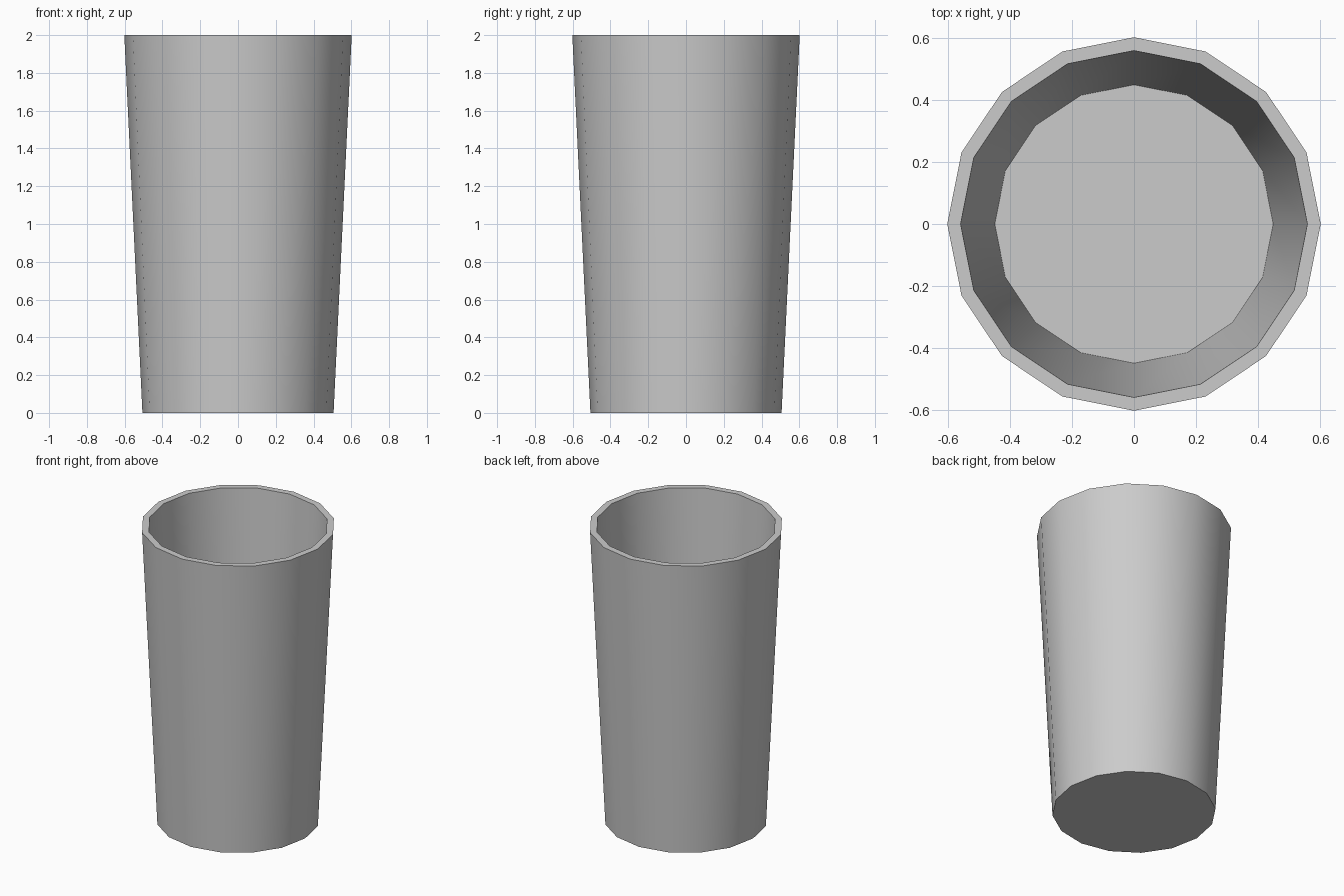
import bpy, bmesh, math

if "Cube" in bpy.data.objects:
    bpy.data.objects.remove(bpy.data.objects["Cube"])

SIDES = 16
# (radius, height) from the underside, over the rim, down to the inner floor
PROFILE = [(0.506, 0.0), (0.602, 2.0), (0.559, 2.0), (0.449, 0.07)]

bm = bmesh.new()
rings = [[bm.verts.new((r * math.cos(2 * math.pi * i / SIDES),
                        r * math.sin(2 * math.pi * i / SIDES), z))
          for i in range(SIDES)] for r, z in PROFILE]

# outer wall, rim and inner wall
for a, b in zip(rings, rings[1:]):
    for i in range(SIDES):
        j = (i + 1) % SIDES
        bm.faces.new((a[i], a[j], b[j], b[i]))

# underside and inner floor
bm.faces.new(rings[0][::-1])
bm.faces.new(rings[-1])
bmesh.ops.recalc_face_normals(bm, faces=bm.faces)

mesh = bpy.data.meshes.new("tumbler")
bm.to_mesh(mesh)
bm.free()
tumbler = bpy.data.objects.new("tumbler", mesh)
bpy.context.collection.objects.link(tumbler)

# smooth walls, sharp rim and base
bpy.context.view_layer.objects.active = tumbler
tumbler.select_set(True)
bpy.ops.object.shade_smooth_by_angle(angle=math.radians(35))
